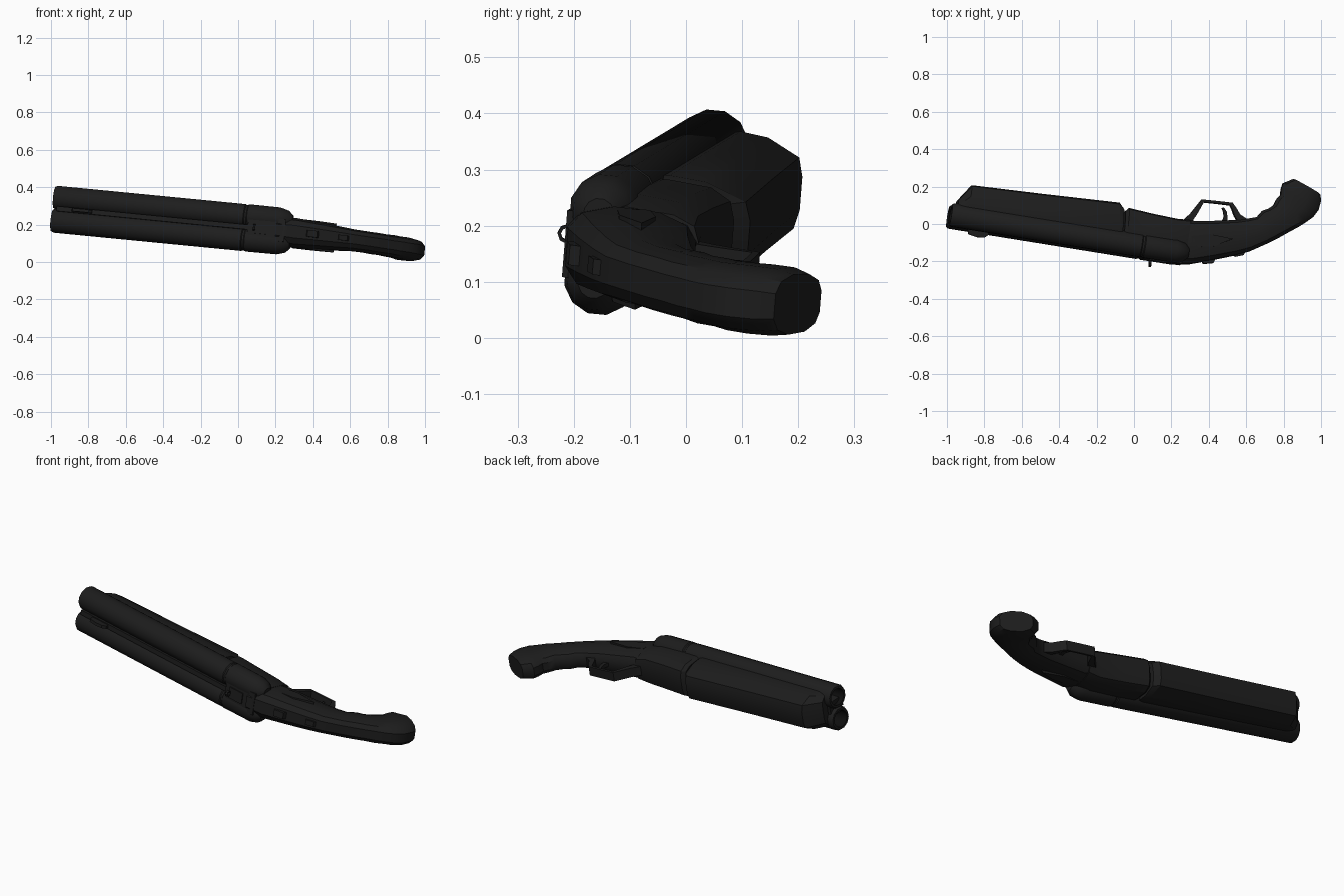
import bpy, bmesh, math
from mathutils import Vector

# --- tilted frame: the gun lies on its side, mid plane nearly horizontal
N = Vector((0.11, 0.08, 1)).normalized()


def P(x, y, c=0.0):
    """Point of the mid plane above (x, y), moved c sideways."""
    return Vector((x, y, 0.178 - 0.11 * x - 0.08 * y)) + N * c


def material(name, v):
    m = bpy.data.materials.new(name)
    m.diffuse_color = (v, v, v, 1)
    return m


STEEL = material("dark_steel", 0.0125)
BORE = material("bore_black", 0.005)


def finish(name, bm, angle=35):
    bmesh.ops.recalc_face_normals(bm, faces=bm.faces)
    me = bpy.data.meshes.new(name)
    bm.to_mesh(me)
    bm.free()
    me.materials.append(STEEL)
    me.materials.append(BORE)
    ob = bpy.data.objects.new(name, me)
    bpy.context.collection.objects.link(ob)
    bpy.ops.object.select_all(action='DESELECT')
    ob.select_set(True)
    bpy.context.view_layer.objects.active = ob
    bpy.ops.object.shade_smooth_by_angle(angle=math.radians(angle))
    return ob


def skin(bm, rings, caps=True):
    rings = [[bm.verts.new(p) for p in r] for r in rings]
    for a, b in zip(rings, rings[1:]):
        for i in range(len(a)):
            j = (i + 1) % len(a)
            bm.faces.new((a[i], a[j], b[j], b[i]))
    if caps:
        bm.faces.new(rings[0])
        bm.faces.new(rings[-1])


def loft(name, stations, section, angle=35):
    """stations: (top x, y, bottom x, y, half width); section: (depth, width)."""
    loop = [(u, w) for u, w in section] + [(u, -w) for u, w in reversed(section)]
    rings = [[P(tx + (bx - tx) * u, ty + (by - ty) * u, w * h) for u, w in loop]
             for tx, ty, bx, by, h in stations]
    bm = bmesh.new()
    skin(bm, rings)
    return finish(name, bm, angle)


def plate(name, outline, c0, c1):
    bm = bmesh.new()
    skin(bm, [[P(x, y, c) for x, y in outline] for c in (c0, c1)])
    return finish(name, bm)


# --- barrels: revolved profile with rounded breech and open bore
START, END = (-0.987, 0.045), (0.285, -0.160)


def barrel(name, c):
    a, b = P(*START, c), P(*END, c)
    d = (b - a).normalized()
    L = (b - a).length
    side = d.cross(N).normalized()
    up = side.cross(d)
    prof = [(0.15, 0.044), (0.0, 0.046), (0.0, 0.058), (0.012, 0.065),
            (L - 0.26, 0.065), (L - 0.255, 0.061), (L - 0.245, 0.061), (L - 0.24, 0.066),
            (L - 0.07, 0.065), (L - 0.025, 0.052), (L, 0.028)]
    bm = bmesh.new()
    skin(bm, [[a + d * t + (side * math.cos(k * math.pi / 6 + 0.26)
               + up * math.sin(k * math.pi / 6 + 0.26)) * r for k in range(12)]
              for t, r in prof])
    for f in bm.faces:
        m = f.calc_center_median()
        t = (m - a).dot(d)
        if 0.01 < t < 0.2 and (m - a - d * t).length < 0.05:
            f.material_index = 1
    return finish(name, bm)


barrel("upper_barrel", 0.062)
barrel("lower_barrel", -0.062)


# --- strips running along the top between the barrels
def along(x, off):
    return (x, 0.045 - 0.1612 * (x + 0.987) + off)


def strip(name, x0, x1, o0, o1, c0, c1):
    return plate(name, [along(x0, o0), along(x1, o0), along(x1, o1), along(x0, o1)], c0, c1)


strip("barrel_web", -0.965, 0.24, -0.035, 0.05, -0.04, 0.04)
strip("top_rib", -0.97, 0.05, -0.056, -0.03, -0.013, 0.013)
strip("receiver_top", 0.05, 0.25, -0.062, 0.03, -0.06, 0.06)
strip("top_lever", 0.08, 0.17, -0.068, -0.05, -0.03, 0.03)

# --- front sight blade
plate("front_sight", [(-0.89, -0.02), (-0.885, -0.055), (-0.84, -0.07), (-0.80, -0.073),
                      (-0.78, -0.06), (-0.78, -0.03)], -0.008, 0.008)

# --- rear ring sight
bm = bmesh.new()
rings = []
for k in range(9):
    t = k * math.pi / 4
    rings.append([P(0.085 + dx, -0.212 + math.cos(t) * r, math.sin(t) * r)
                  for dx, r in ((-0.006, 0.011), (0.006, 0.011), (0.006, 0.017), (-0.006, 0.017))])
skin(bm, rings, caps=False)
bmesh.ops.remove_doubles(bm, verts=bm.verts, dist=0.0005)
finish("rear_ring_sight", bm)

# --- fore grip under the barrels
FORE = [(0, 0.9), (0.3, 1), (0.6, 0.94), (0.95, 0.64), (1, 0.3)]
loft("fore_grip", [(-0.95, 0.05, -0.945, 0.125, 0.092), (-0.90, 0.04, -0.87, 0.205, 0.1),
                   (-0.50, -0.03, -0.50, 0.16, 0.1), (-0.09, -0.10, -0.08, 0.112, 0.1),
                   (-0.075, -0.10, -0.057, 0.08, 0.094)], FORE, 25)

# --- receiver below the breech
RECV = [(0, 0.9), (0.3, 1), (0.75, 0.92), (0.95, 0.7), (1, 0.35)]
loft("receiver", [(-0.065, -0.10, -0.05, 0.065, 0.088), (-0.05, -0.10, -0.03, 0.083, 0.098),
                  (0.08, -0.13, 0.10, 0.052, 0.098), (0.20, -0.15, 0.23, 0.025, 0.095),
                  (0.27, -0.17, 0.30, 0.02, 0.078)], RECV, 25)

# --- stock curving down into the pistol grip with finger grooves
STOCK = [(0, 0.42), (0.1, 0.8), (0.35, 1), (0.7, 0.96), (0.92, 0.72), (1, 0.36)]
loft("stock_grip", [(0.20, -0.215, 0.25, 0.02, 0.07), (0.30, -0.213, 0.32, 0.015, 0.08),
                    (0.42, -0.192, 0.42, 0.015, 0.072), (0.54, -0.167, 0.55, 0.02, 0.064),
                    (0.62, -0.145, 0.61, 0.028, 0.058), (0.71, -0.105, 0.655, 0.036, 0.057),
                    (0.78, -0.07, 0.685, 0.07, 0.058), (0.83, -0.042, 0.715, 0.08, 0.057),
                    (0.88, -0.015, 0.745, 0.10, 0.059), (0.92, 0.01, 0.765, 0.138, 0.058),
                    (0.955, 0.035, 0.783, 0.155, 0.06), (0.985, 0.075, 0.785, 0.185, 0.061),
                    (0.998, 0.125, 0.795, 0.217, 0.06), (0.993, 0.158, 0.85, 0.24, 0.054)], STOCK)

# --- trigger guard loop: outer and inner outline bridged as a strip
outer = [(0.25, 0.01), (0.30, 0.055), (0.36, 0.13), (0.44, 0.122), (0.525, 0.112),
         (0.545, 0.085), (0.565, 0.05), (0.61, 0.02)]
inner = [(0.30, 0.0), (0.335, 0.05), (0.372, 0.116), (0.44, 0.109), (0.512, 0.1),
         (0.522, 0.08), (0.535, 0.045), (0.555, 0.01)]
bm = bmesh.new()
skin(bm, [[P(*o, -0.025), P(*o, 0.025), P(*i, 0.025), P(*i, -0.025)]
          for o, i in zip(outer, inner)])
finish("trigger_guard", bm)

# --- trigger
plate("trigger", [(0.465, 0.0), (0.48, 0.04), (0.475, 0.07), (0.468, 0.085), (0.48, 0.088),
                  (0.495, 0.065), (0.5, 0.03), (0.5, 0.0)], -0.01, 0.01)

# --- safety catch and tang screw block on top of the stock
plate("safety_catch", [(0.36, -0.19), (0.37, -0.213), (0.425, -0.208), (0.44, -0.17)], -0.018, 0.018)
plate("tang_block", [(0.53, -0.15), (0.54, -0.175), (0.585, -0.166), (0.60, -0.14)], -0.014, 0.014)

# --- raised side panels on the neck
for s, n in ((1, "upper_side_panel"), (-1, "lower_side_panel")):
    plate(n, [(0.30, -0.13), (0.42, -0.125), (0.52, -0.085), (0.40, -0.06), (0.30, -0.07)],
          s * 0.06, s * 0.078)
